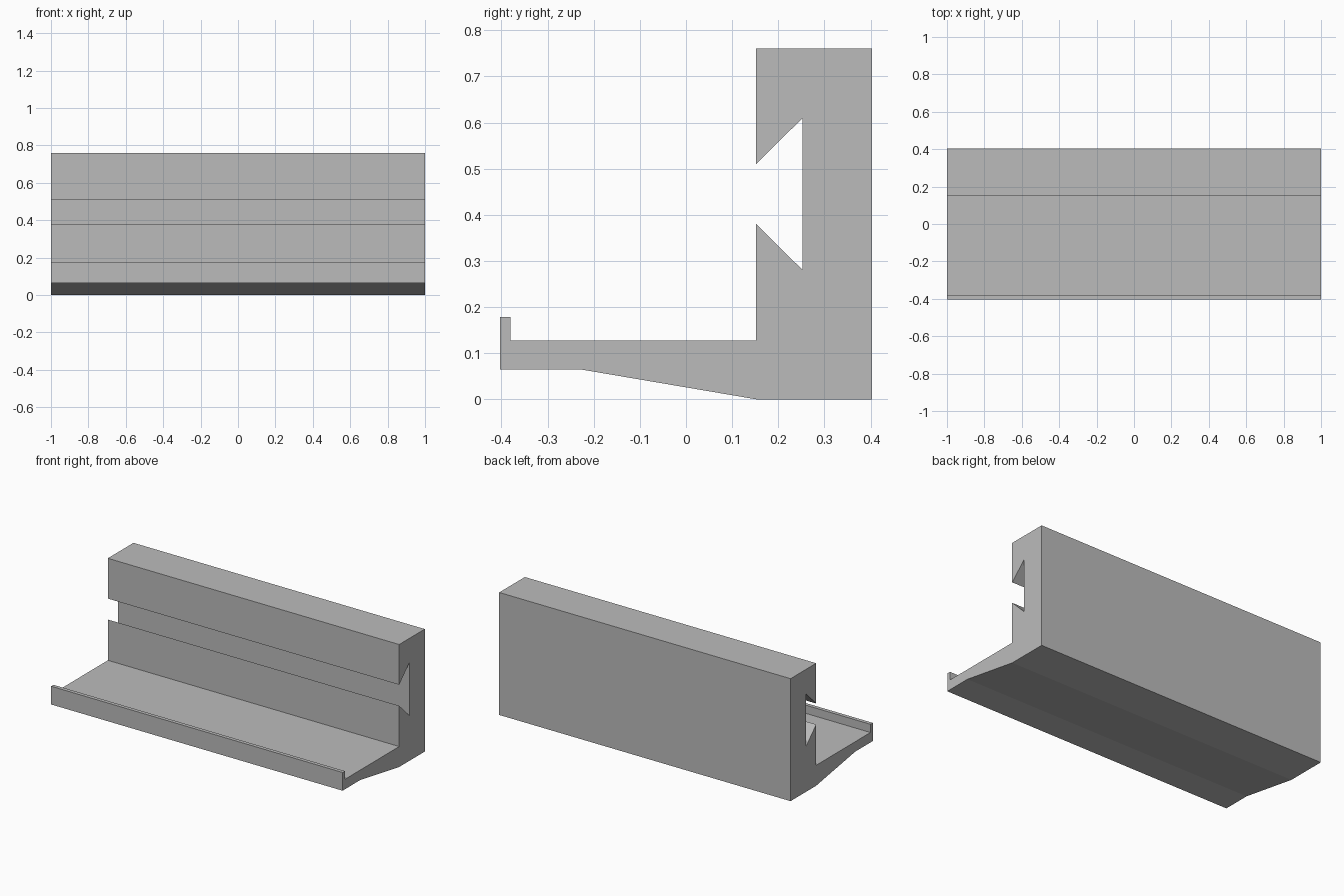
import bpy
import bmesh

default = bpy.data.objects.get("Cube")
if default:
    bpy.data.objects.remove(default, do_unlink=True)

HALF_LENGTH = 1.0

# Plain grey material
grey = bpy.data.materials.new("plain_grey")
grey.use_nodes = True
colour = (0.5, 0.5, 0.5, 1.0)
grey.diffuse_color = colour
grey.node_tree.nodes["Principled BSDF"].inputs["Base Color"].default_value = colour

# Side profile (y, z): back wall with dovetail slot, tray and front lip
wall_front, wall_back, slot_back = 0.152, 0.403, 0.253
tray_front, lip_back = -0.403, -0.38
profile = [
    (wall_back, 0), (wall_back, 0.76), (wall_front, 0.76),
    (wall_front, 0.51), (slot_back, 0.61), (slot_back, 0.28), (wall_front, 0.38),
    (wall_front, 0.127), (lip_back, 0.127), (lip_back, 0.178),
    (tray_front, 0.178), (tray_front, 0.065), (-0.23, 0.065), (wall_front, 0),
]


def extrude_profile(name, points, half_length, material):
    """Sweep a closed y-z outline along x into a solid."""
    bm = bmesh.new()
    face = bm.faces.new([bm.verts.new((-half_length, y, z)) for y, z in points])
    swept = bmesh.ops.extrude_face_region(bm, geom=[face], use_keep_orig=True)
    moved = [g for g in swept["geom"] if isinstance(g, bmesh.types.BMVert)]
    bmesh.ops.translate(bm, verts=moved, vec=(2 * half_length, 0, 0))
    bmesh.ops.recalc_face_normals(bm, faces=bm.faces)
    mesh = bpy.data.meshes.new(name)
    bm.to_mesh(mesh)
    bm.free()
    mesh.materials.append(material)
    obj = bpy.data.objects.new(name, mesh)
    bpy.context.collection.objects.link(obj)
    return obj


# Slotted rail with its tray
extrude_profile("slotted_rail", profile, HALF_LENGTH, grey)
